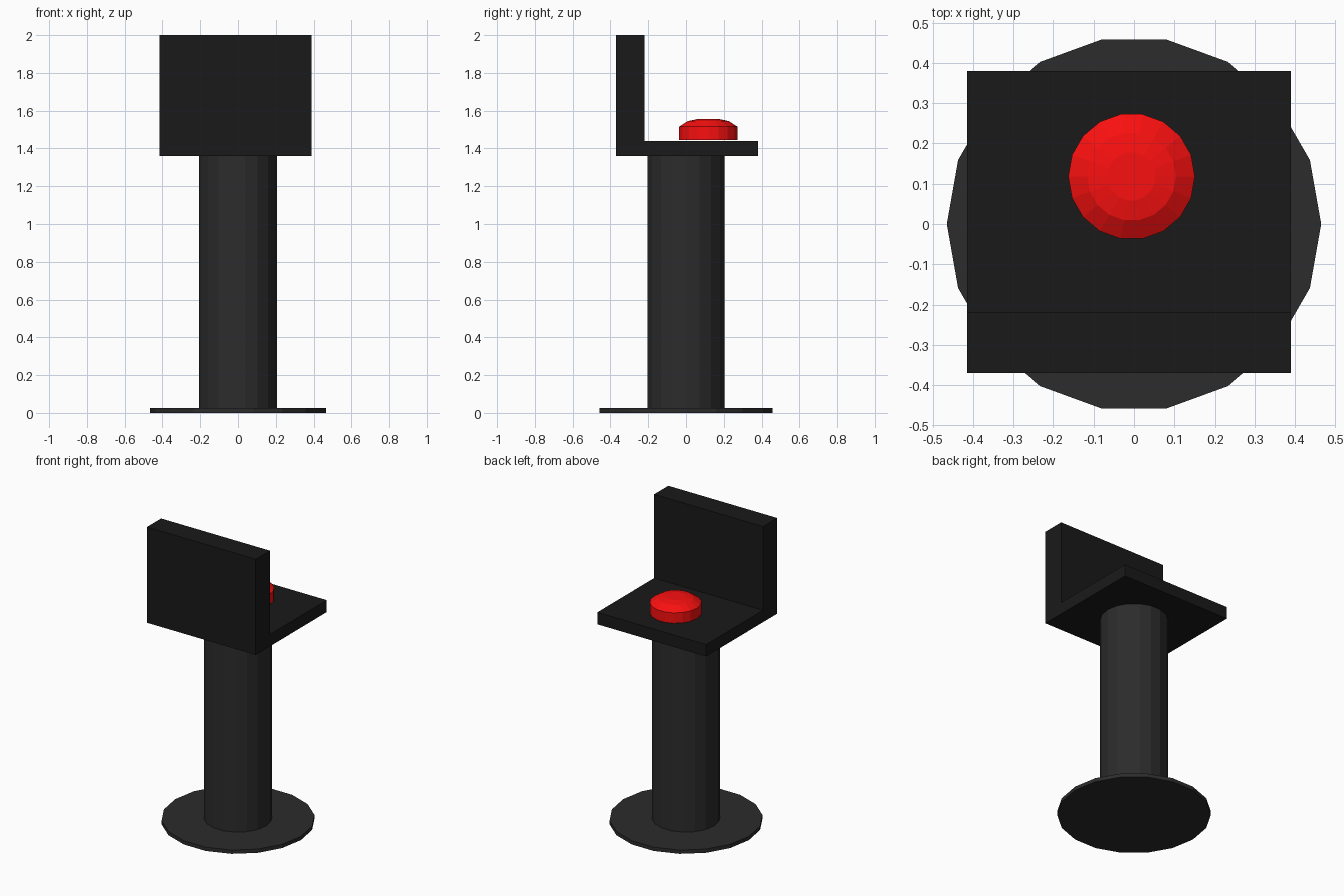
import bpy, bmesh
from math import cos, sin, pi

if "Cube" in bpy.data.objects:
    bpy.data.objects.remove(bpy.data.objects["Cube"])

SIDES = 18


def material(name, color):
    mat = bpy.data.materials.new(name)
    mat.diffuse_color = (*color, 1)
    mat.use_nodes = True
    mat.node_tree.nodes["Principled BSDF"].inputs["Base Color"].default_value = mat.diffuse_color
    return mat


def add_object(name, bm, mat, location=(0, 0, 0)):
    bmesh.ops.recalc_face_normals(bm, faces=bm.faces)
    mesh = bpy.data.meshes.new(name)
    bm.to_mesh(mesh)
    bm.free()
    mesh.materials.append(mat)
    obj = bpy.data.objects.new(name, mesh)
    obj.location = location
    bpy.context.collection.objects.link(obj)
    return obj


def lathe(name, profile, mat, location=(0, 0, 0)):
    """Closed low-poly solid of revolution from (radius, z) points."""
    bm = bmesh.new()
    rings = [[bm.verts.new((r * cos(2 * pi * i / SIDES), r * sin(2 * pi * i / SIDES), z))
              for i in range(SIDES)] for r, z in profile]
    for low, high in zip(rings, rings[1:]):
        for i in range(SIDES):
            j = (i + 1) % SIDES
            bm.faces.new((low[i], low[j], high[j], high[i]))
    bm.faces.new(rings[0][::-1])
    bm.faces.new(rings[-1])
    return add_object(name, bm, mat, location)


def extrude_x(name, profile, x0, x1, mat):
    """Extrude a (y, z) outline along x."""
    bm = bmesh.new()
    face = bm.faces.new([bm.verts.new((x0, y, z)) for y, z in profile])
    ext = bmesh.ops.extrude_face_region(bm, geom=[face])
    verts = [g for g in ext["geom"] if isinstance(g, bmesh.types.BMVert)]
    bmesh.ops.translate(bm, verts=verts, vec=(x1 - x0, 0, 0))
    return add_object(name, bm, mat)


dark = material("dark_grey", (0.025, 0.025, 0.025))
black = material("black", (0.01, 0.01, 0.01))
red = material("red", (0.95, 0.005, 0.005))

# Round foot and pillar
lathe("base_plate", [(0.465, 0), (0.465, 0.025)], dark)
lathe("pillar", [(0.207, 0.025), (0.207, 1.36)], dark)

# L-shaped console: shelf with upright panel
extrude_x("console", [(-0.37, 1.36), (0.38, 1.36), (0.38, 1.44),
                      (-0.22, 1.44), (-0.22, 2.0), (-0.37, 2.0)], -0.415, 0.39, black)

# Domed push button
lathe("push_button", [(0.157, 1.445), (0.157, 1.515), (0.11, 1.545), (0.06, 1.555)],
      red, (-0.006, 0.118, 0))
